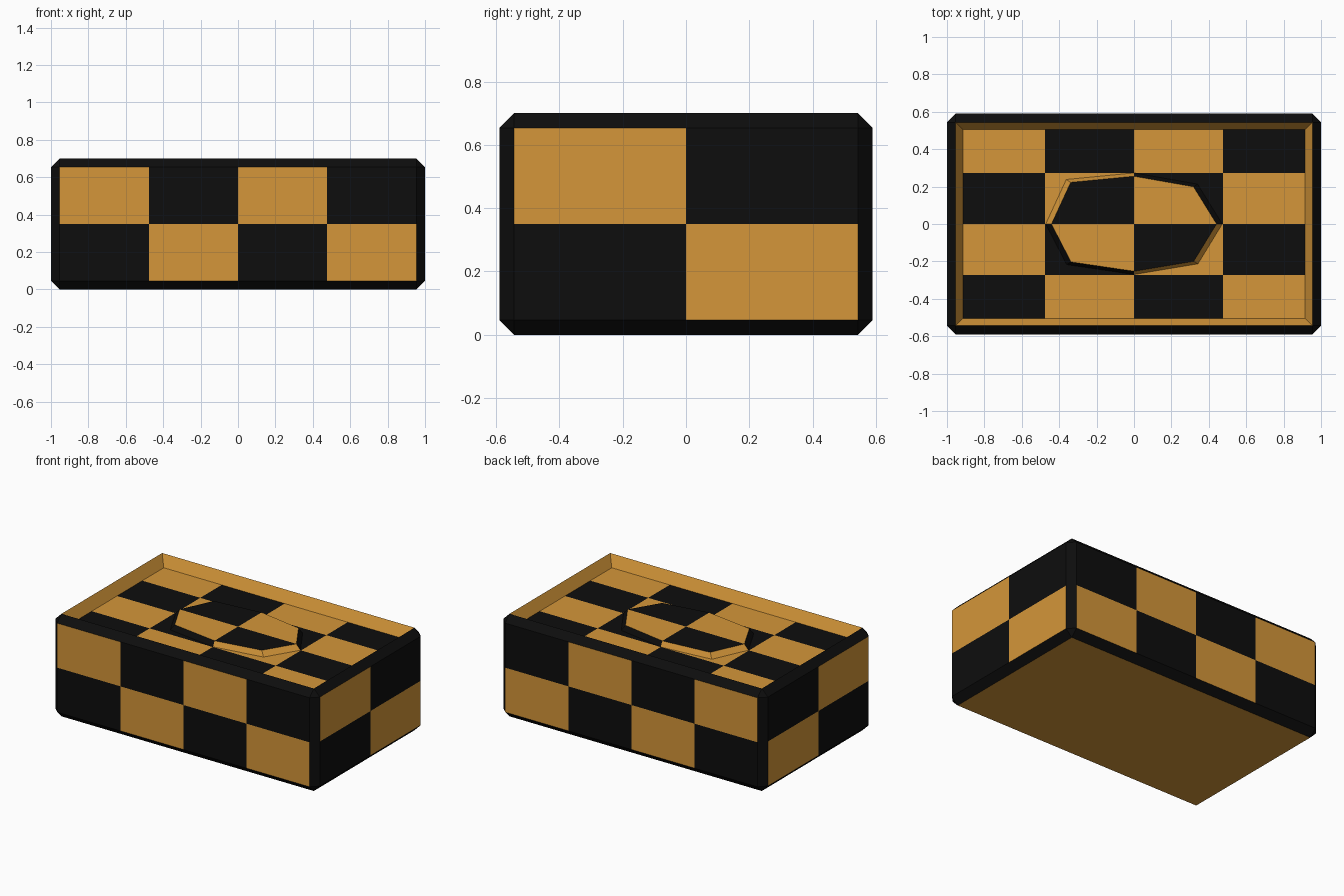
import bpy, bmesh, math
from mathutils import Vector

if "Cube" in bpy.data.objects:
    bpy.data.objects.remove(bpy.data.objects["Cube"])

HX, HY, H = 1.0, 0.59, 0.70        # half sizes and height
CH = 0.046                         # chamfer
FLOOR, TOP = 0.625, 0.66           # tray floor and raised plate heights
CX, CY = 0.4765, 0.273             # checker cell sizes


def material(name, colour):
    m = bpy.data.materials.new(name)
    m.diffuse_color = (*colour, 1)
    m.use_nodes = True
    m.node_tree.nodes["Principled BSDF"].inputs["Base Color"].default_value = m.diffuse_color
    return m


MATS = [material("black", (0.004, 0.004, 0.004)),
        material("amber", (0.66, 0.305, 0.041))]


def finish(bm, name, rule):
    bm.normal_update()
    for f in bm.faces:
        f.material_index = int(rule(f.calc_center_median(), f.normal))
    me = bpy.data.meshes.new(name)
    bm.to_mesh(me)
    bm.free()
    for m in MATS:
        me.materials.append(m)
    ob = bpy.data.objects.new(name, me)
    bpy.context.collection.objects.link(ob)


def cut(bm, point, normal):
    bmesh.ops.bisect_plane(bm, geom=bm.verts[:] + bm.edges[:] + bm.faces[:],
                           plane_co=point, plane_no=normal, dist=1e-5)


def odd(a, b):
    return (math.floor(a) + math.floor(b)) % 2 == 1


# Chamfered box with a sloped-wall tray in the top
bm = bmesh.new()
bmesh.ops.create_cube(bm, size=1)
for v in bm.verts:
    v.co = Vector((v.co.x * 2 * HX, v.co.y * 2 * HY, (v.co.z + 0.5) * H))
bmesh.ops.bevel(bm, geom=bm.edges[:], offset=CH, segments=1, affect='EDGES')
bm.normal_update()
top = max(bm.faces, key=lambda f: f.calc_center_median().z)
bmesh.ops.inset_individual(bm, faces=[top], thickness=0.056)
for v in top.verts:
    v.co.z = FLOOR
# Cuts for the checker cells
for i in (-1, 0, 1):
    cut(bm, (i * CX, 0, 0), (1, 0, 0))
    cut(bm, (0, i * CY, 0), (0, 1, 0))
cut(bm, (0, 0, H / 2), (0, 0, 1))


def box_rule(c, n):
    if n.z < -0.9:
        return True                                  # underside
    if n.z > 0.9:
        return odd(c.x / CX, c.y / CY)               # tray floor
    if abs(n.y) > 0.99:
        return odd(c.x / CX, c.z / (H / 2))          # front and back
    if abs(n.x) > 0.99:
        return not odd(c.y / HY, c.z / (H / 2))      # left and right
    return n.x * c.x + n.y * c.y < 0                 # tray walls, not chamfers


finish(bm, "tray_box", box_rule)

# Raised eight-sided plate on the tray floor
outline = [(0.472, 0), (0.34, 0.213), (0, 0.273), (-0.362, 0.238),
           (-0.472, 0), (-0.36, -0.217), (0, -0.27), (0.342, -0.213)]
bm = bmesh.new()
low = [bm.verts.new((x, y, FLOOR)) for x, y in outline]
high = [bm.verts.new((x * 0.935, y * 0.935, TOP)) for x, y in outline]
for i in range(8):
    j = (i + 1) % 8
    bm.faces.new((low[i], low[j], high[j], high[i]))
bm.faces.new(high)
cut(bm, (0, 0, 0), (1, 0, 0))
cut(bm, (0, 0, 0), (0, 1, 0))
# Sides match the floor cell, top is inverted
finish(bm, "raised_plate", lambda c, n: odd(c.x, c.y) != (n.z > 0.95))
